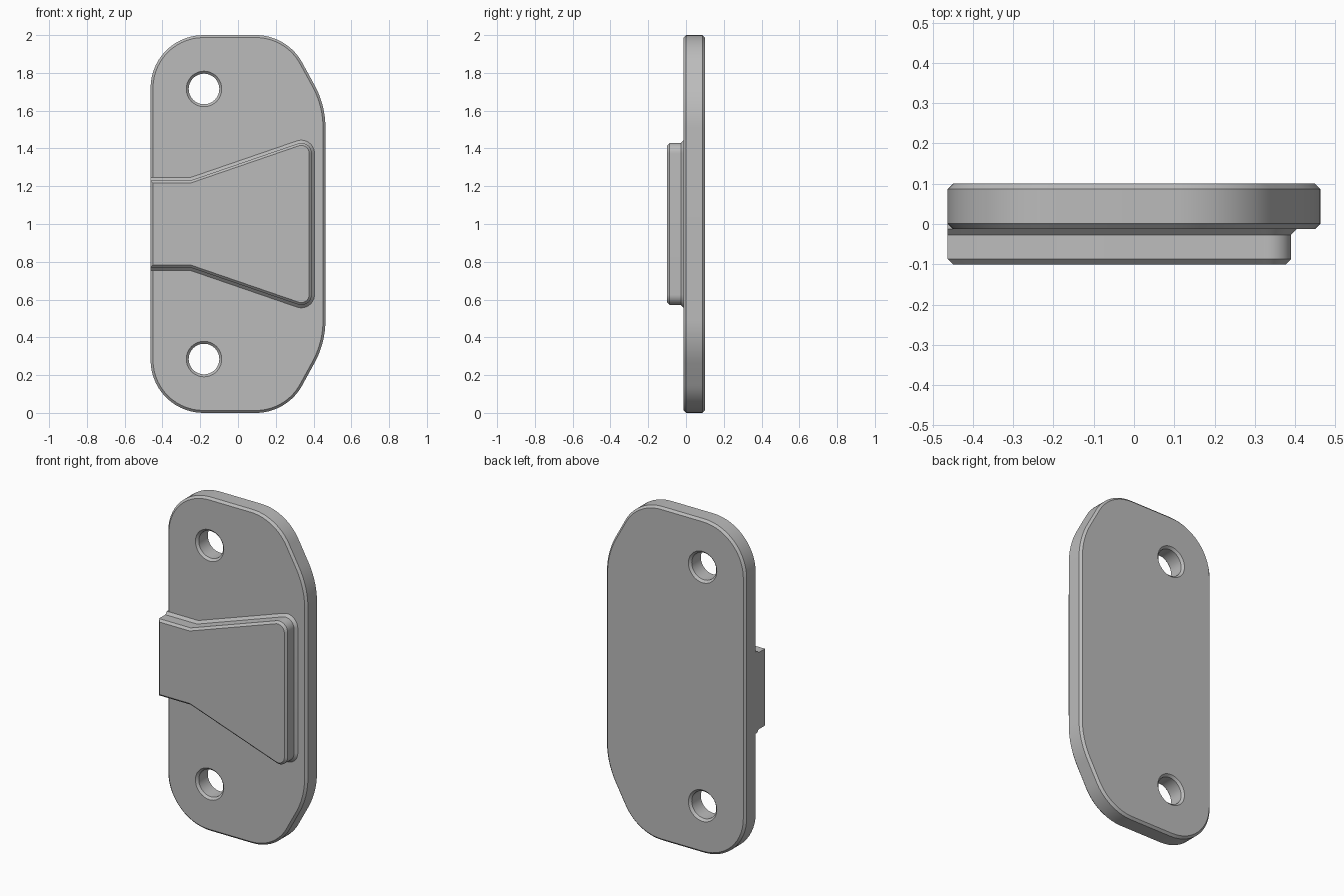
import bpy, bmesh, math
from mathutils import Vector
from mathutils.geometry import intersect_line_line_2d, intersect_line_line

if "Cube" in bpy.data.objects:
    bpy.data.objects.remove(bpy.data.objects["Cube"], do_unlink=True)

grey = bpy.data.materials.new("plain grey")
grey.use_nodes = True
grey.diffuse_color = (0.5, 0.5, 0.5, 1)
grey.node_tree.nodes["Principled BSDF"].inputs["Base Color"].default_value = (0.5, 0.5, 0.5, 1)

HALF_W = 0.463
CHAMFER = 0.013
FRONT, BACK = -0.012, 0.1
PAD_FRONT = -0.1


def outline(corners, inset, closing_inset, steps=14):
    """Rounded counter-clockwise outline, moved inwards; the closing edge has its own inset."""
    n = len(corners)
    lines = []
    for i in range(n):
        a, b = Vector(corners[i][:2]), Vector(corners[(i + 1) % n][:2])
        d = (b - a).normalized()
        shift = Vector((-d.y, d.x)) * (closing_inset if i == n - 1 else inset)
        lines.append((a + shift, d))
    points = []
    for i in range(n):
        (p, d0), (q, d1) = lines[i - 1], lines[i]
        corner = p + d0 * ((q - p).cross(d1) / d0.cross(d1))
        r = corners[i][2]
        if r == 0:
            points.append(corner)
            continue
        r -= inset
        turn = d0.angle(d1)
        start = corner - d0 * r * math.tan(turn / 2)
        centre = start + Vector((-d0.y, d0.x)) * r
        first = math.atan2(start.y - centre.y, start.x - centre.x)
        for k in range(steps + 1):
            t = first + turn * k / steps
            points.append(centre + Vector((math.cos(t), math.sin(t))) * r)
    return points


def circle(cx, cz, r, sides=48):
    return [Vector((cx + r * math.cos(k * math.tau / sides),
                    cz + r * math.sin(k * math.tau / sides))) for k in range(sides)]


def loft(name, levels):
    """Solid through outlines placed at depths along y: (y, points)."""
    bm = bmesh.new()
    rings = [[bm.verts.new((p.x, y, p.y)) for p in pts] for y, pts in levels]
    for a, b in zip(rings, rings[1:]):
        for i in range(len(a)):
            j = (i + 1) % len(a)
            bm.faces.new((a[i], a[j], b[j], b[i]))
    bm.faces.new(rings[0])
    bm.faces.new(rings[-1])
    bmesh.ops.recalc_face_normals(bm, faces=bm.faces)
    mesh = bpy.data.meshes.new(name)
    bm.to_mesh(mesh)
    bm.free()
    mesh.materials.append(grey)
    obj = bpy.data.objects.new(name, mesh)
    bpy.context.collection.objects.link(obj)
    return obj


def activate(obj):
    bpy.ops.object.select_all(action="DESELECT")
    obj.select_set(True)
    bpy.context.view_layer.objects.active = obj


# Back plate with rounded corners and chamfered rims
plate_corners = [(-HALF_W, 0, 0.28), (0.26, 0, 0.28), (HALF_W, 0.37, 0.47),
                 (HALF_W, 1.63, 0.47), (0.26, 2, 0.28), (-HALF_W, 2, 0.28)]
rim = outline(plate_corners, CHAMFER, CHAMFER)
edge = outline(plate_corners, 0, 0)
plate = loft("back_plate", [(FRONT, rim), (FRONT + CHAMFER, edge),
                            (BACK - CHAMFER, edge), (BACK, rim)])

# Two screw holes, countersunk slightly on both sides
HOLE_R, OVER = 0.081, 0.02
for side, z in (("lower", 0.285), ("upper", 1.715)):
    wide = circle(-0.18, z, HOLE_R + CHAMFER + OVER)
    bore = circle(-0.18, z, HOLE_R)
    cutter = loft(side + "_hole_cutter", [(FRONT - OVER, wide), (FRONT + CHAMFER, bore),
                                          (BACK - CHAMFER, bore), (BACK + OVER, wide)])
    cutter.hide_render = True
    cut = plate.modifiers.new(side + " hole", "BOOLEAN")
    cut.operation = "DIFFERENCE"
    cut.solver = "EXACT"
    cut.object = cutter
    activate(plate)
    bpy.ops.object.modifier_apply(modifier=cut.name)
    bpy.data.objects.remove(cutter, do_unlink=True)

# Raised flared pad, flush with the left-hand edge in the front elevation
pad_corners = [(-HALF_W, 0.755, 0), (-0.255, 0.755, 0), (0.405, 0.528, 0.07),
               (0.405, 1.472, 0.07), (-0.255, 1.245, 0), (-HALF_W, 1.245, 0)]
FLARE = 0.015
foot = outline(pad_corners, 0, 0)
wall = outline(pad_corners, FLARE, 0)
face = outline(pad_corners, FLARE + CHAMFER, CHAMFER)
pad = loft("raised_pad", [(PAD_FRONT, face), (PAD_FRONT + CHAMFER, wall),
                          (FRONT - FLARE, wall), (FRONT, foot), (FRONT + CHAMFER, foot)])

for obj in (plate, pad):
    activate(obj)
    bpy.ops.object.shade_smooth_by_angle(angle=math.radians(25))
